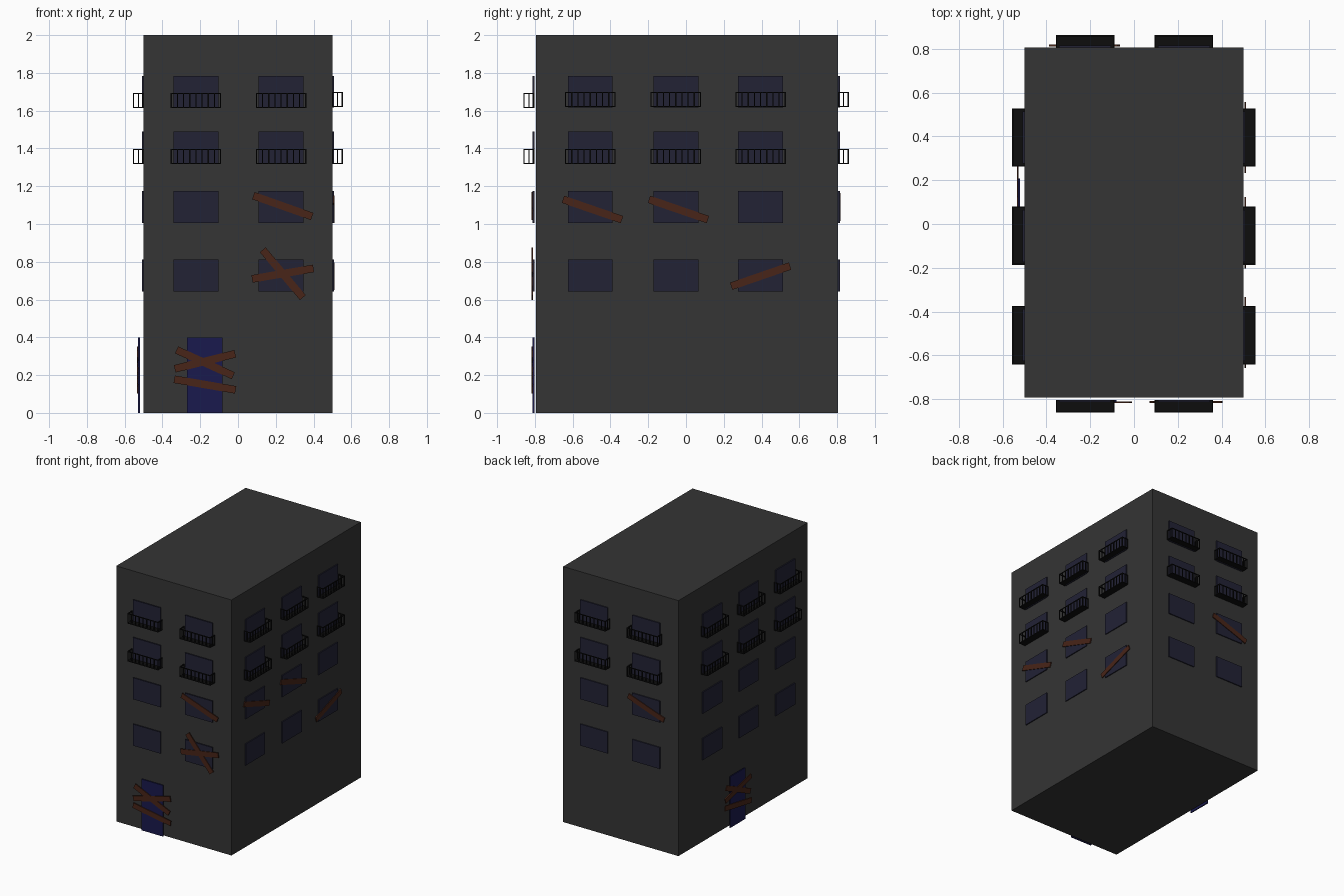
import bpy, bmesh, math
from mathutils import Matrix, Vector

if "Cube" in bpy.data.objects:
    bpy.data.objects.remove(bpy.data.objects["Cube"])


def material(name, rgb):
    m = bpy.data.materials.new(name)
    m.diffuse_color = (*rgb, 1)
    m.use_nodes = True
    m.node_tree.nodes["Principled BSDF"].inputs["Base Color"].default_value = m.diffuse_color
    return m


WALL = material("concrete", (0.035, 0.035, 0.035))
GLASS = material("dark_glass", (0.016, 0.016, 0.036))
DOOR = material("blue_door", (0.01, 0.01, 0.075))
WOOD = material("brown_wood", (0.065, 0.018, 0.009))
IRON = material("black_iron", (0.004, 0.004, 0.004))


def add_box(bm, lo, hi, tilt=0):
    lo, hi = Vector(lo), Vector(hi)
    mat = (Matrix.Translation((lo + hi) / 2) @ Matrix.Rotation(-math.radians(tilt), 4, 'Y')
           @ Matrix.Diagonal((*(hi - lo), 1)))
    bmesh.ops.create_cube(bm, size=1, matrix=mat)


def finish(name, bm, mat, frame=Matrix()):
    bm.transform(frame)
    mesh = bpy.data.meshes.new(name)
    bm.to_mesh(mesh)
    bm.free()
    mesh.materials.append(mat)
    bpy.context.collection.objects.link(bpy.data.objects.new(name, mesh))


# Each wall frame: local x runs along the wall, local -y points outwards
def wall_frame(angle, offset):
    return Matrix.Rotation(math.radians(angle), 4, 'Z') @ Matrix.Translation((0, -offset, 0))


def panel(name, frame, u, z, w, h, mat):
    bm = bmesh.new()
    add_box(bm, (u - w / 2, -0.009, z - h / 2), (u + w / 2, 0, z + h / 2))
    finish(name, bm, mat, frame)


def plank(frame, u, z, tilt, depth=0.006):
    bm = bmesh.new()
    add_box(bm, (u - 0.165, -depth - 0.008, z - 0.02), (u + 0.165, -depth, z + 0.02), tilt)
    finish("plank", bm, WOOD, frame)


def balcony(frame, u, z0):
    bm = bmesh.new()
    w, d, h, t = 0.267, 0.057, 0.08, 0.006
    a, b = u - w / 2, u + w / 2
    # floor slab
    add_box(bm, (a, -d, z0), (b, 0, z0 + t))
    # top rails
    zt = z0 + h
    add_box(bm, (a, -d, zt - t), (b, -d + t, zt))
    for x in (a, b - t):
        add_box(bm, (x, -d, zt - t), (x + t, 0, zt))
        # side bars
        for y in (-d / 2 - t / 2, -t):
            add_box(bm, (x, y, z0), (x + t, y + t, zt))
    # front bars
    for i in range(9):
        x = a + (w - t) * i / 8
        add_box(bm, (x, -d, z0), (x + t, -d + t, zt))
    finish("balcony", bm, IRON, frame)


# building block
bm = bmesh.new()
add_box(bm, (-0.499, -0.793, 0), (0.499, 0.806, 2))
finish("building_block", bm, WALL)

front, right = wall_frame(0, 0.803), wall_frame(90, 0.498)
back, left = wall_frame(180, 0.805), wall_frame(270, 0.499)

short_cols = (-0.223, 0.228)
long_cols = (-0.507, -0.054, 0.395)
walls = [(front, short_cols, 1.613), (back, (-0.228, 0.223), 1.62),
         (right, long_cols, 1.62), (left, [-u for u in long_cols], 1.613)]

# windows on four floors, balconies on the upper two
for frame, cols, top_z in walls:
    for u in cols:
        for z in (0.727, 1.09, 1.405, 1.70):
            panel("window", frame, u, z, 0.238, 0.168, GLASS)
        balcony(frame, u, 1.317)
        balcony(frame, u, top_z)

# boards across broken windows
for frame, u, z, tilt in [(front, 0.237, 1.095, -19.5), (front, 0.237, 0.737, 9.7),
                          (front, 0.237, 0.737, -50), (right, -0.495, 1.077, -19),
                          (right, -0.04, 1.077, -19), (right, 0.395, 0.724, 19),
                          (back, 0.225, 1.09, -19.5)]:
    plank(frame, u, z, tilt)

# boarded doors, the left one standing slightly off the wall
for frame, u in ((front, -0.175), (wall_frame(270, 0.52), -0.113)):
    panel("door", frame, u, 0.2, 0.188, 0.4, DOOR)
    for z, tilt in ((0.265, -24.5), (0.273, 14), (0.15, -9.8)):
        plank(frame, u, z, tilt, 0.007)
